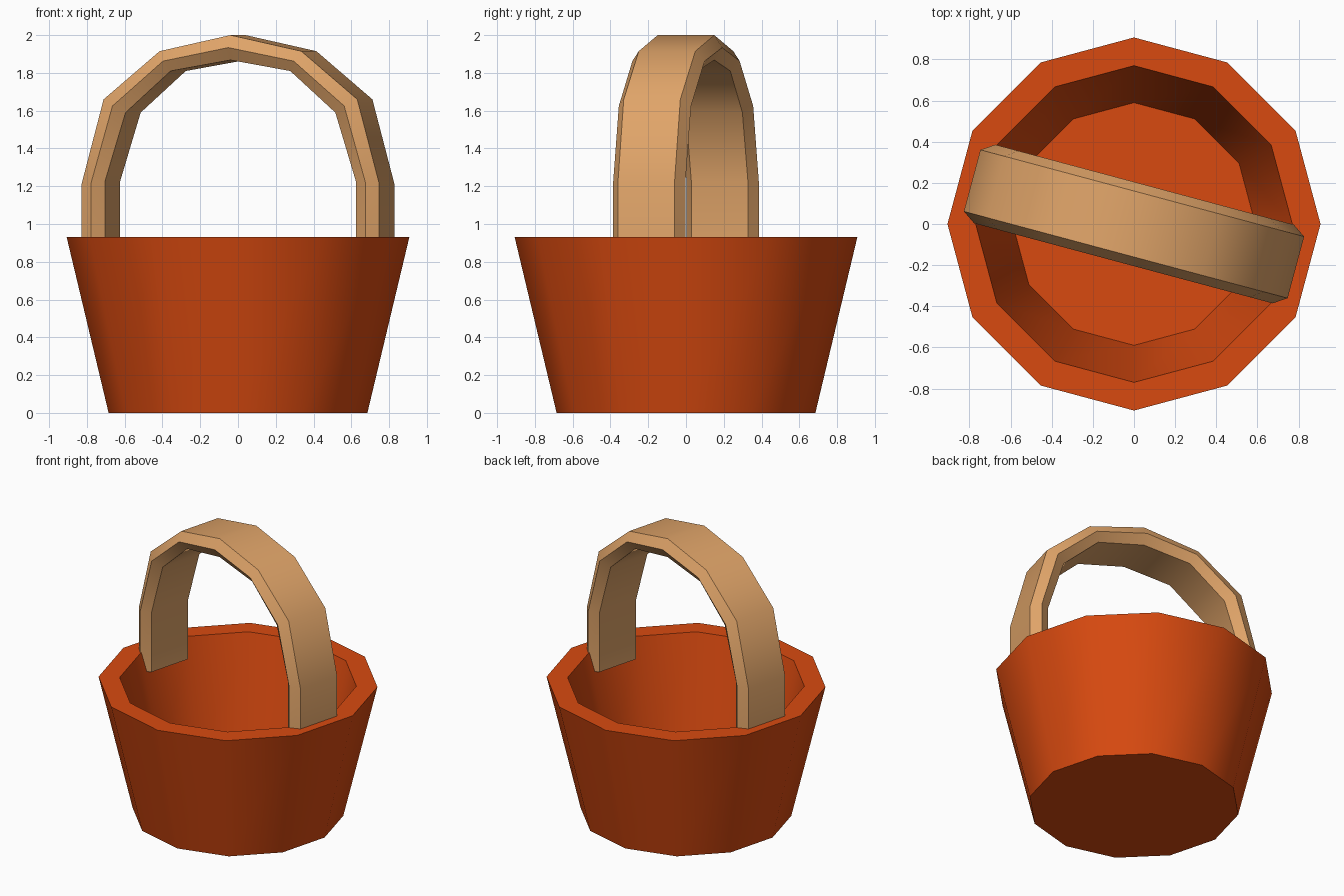
import bpy, bmesh
from math import radians, cos, sin, tau

if "Cube" in bpy.data.objects:
    bpy.data.objects.remove(bpy.data.objects["Cube"])


def finish(name, bm, color):
    bmesh.ops.recalc_face_normals(bm, faces=bm.faces)
    mesh = bpy.data.meshes.new(name)
    bm.to_mesh(mesh)
    bm.free()
    ob = bpy.data.objects.new(name, mesh)
    bpy.context.collection.objects.link(ob)
    mat = bpy.data.materials.new(name + "_material")
    mat.diffuse_color = color
    mat.use_nodes = True
    mat.node_tree.nodes["Principled BSDF"].inputs["Base Color"].default_value = mat.diffuse_color
    mesh.materials.append(mat)
    bpy.ops.object.select_all(action='DESELECT')
    ob.select_set(True)
    bpy.context.view_layer.objects.active = ob
    bpy.ops.object.shade_smooth_by_angle(angle=radians(40))
    return ob


def loft(rings):
    # Join equal-sized rings of points into a capped solid
    bm = bmesh.new()
    vs = [[bm.verts.new(p) for p in ring] for ring in rings]
    n = len(vs[0])
    for a, b in zip(vs, vs[1:]):
        for i in range(n):
            j = (i + 1) % n
            bm.faces.new((a[i], a[j], b[j], b[i]))
    bm.faces.new(vs[0][::-1])
    bm.faces.new(vs[-1])
    return bm


# Bucket: twelve-sided tapered tub with a thick wall and floor
SIDES = 12
profile = [(0.685, 0), (0.907, 0.93), (0.77, 0.93), (0.59, 0.17)]
rings = [[(r * cos(tau * i / SIDES), r * sin(tau * i / SIDES), z)
          for i in range(SIDES)] for r, z in profile]
finish("bucket", loft(rings), (0.69, 0.068, 0.005, 1))

# Handle: hexagonal strap section swept along an arch, ends sunk inside the rim
half = [((0.815, 0.80), (0.688, 0.80)),
        ((0.815, 1.215), (0.688, 1.225)),
        ((0.695, 1.66), (0.575, 1.59)),
        ((0.388, 1.915), (0.328, 1.81))]
crown = [((0, 2.0), (0, 1.868))]
mirrored = [((-o[0], o[1]), (-i[0], i[1])) for o, i in reversed(half)]
rings = []
for (ox, oz), (ix, iz) in half + crown + mirrored:
    mx, mz = (ox + ix) / 2, (oz + iz) / 2
    rings.append([(ox, -0.155, oz), (ox, 0.155, oz), (mx, 0.198, mz),
                  (ix, 0.155, iz), (ix, -0.155, iz), (mx, -0.198, mz)])
handle = finish("handle", loft(rings), (0.74, 0.37, 0.14, 1))
handle.rotation_euler.z = radians(-15)
